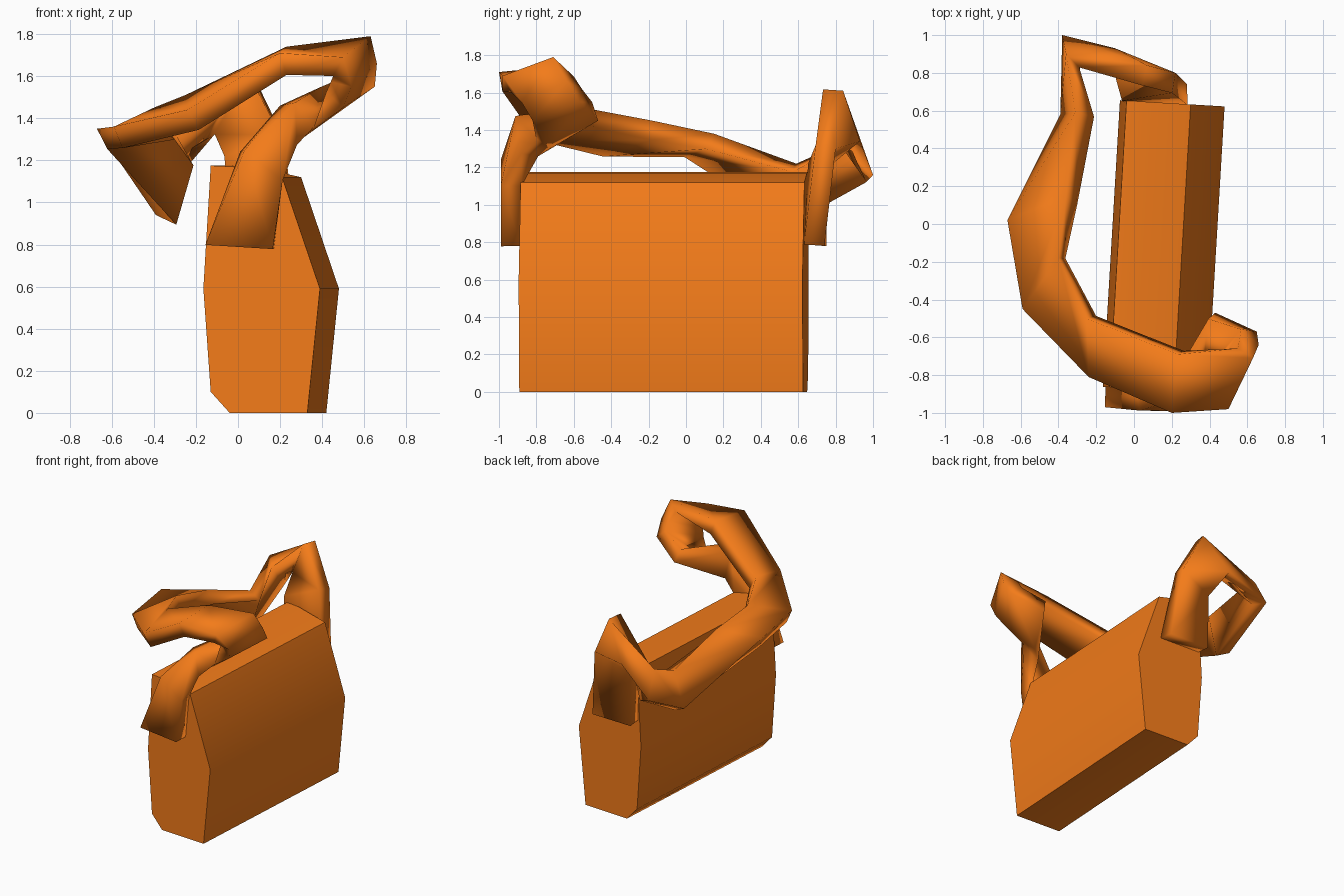
import bpy, bmesh, math
from mathutils import Matrix

if "Cube" in bpy.data.objects:
    bpy.data.objects.remove(bpy.data.objects["Cube"])

mat = bpy.data.materials.new("orange")
mat.diffuse_color = (0.9, 0.2, 0.01, 1)
mat.use_nodes = True
mat.node_tree.nodes["Principled BSDF"].inputs["Base Color"].default_value = mat.diffuse_color


def finish(bm, name, angle):
    me = bpy.data.meshes.new(name)
    bm.to_mesh(me)
    bm.free()
    ob = bpy.data.objects.new(name, me)
    bpy.context.collection.objects.link(ob)
    me.materials.append(mat)
    bpy.ops.object.select_all(action='DESELECT')
    ob.select_set(True)
    bpy.context.view_layer.objects.active = ob
    bpy.ops.object.shade_smooth_by_angle(angle=math.radians(angle))
    return ob


# Bag body: eight-sided profile extruded front to back, turned slightly
profile = [(-0.04, 0), (0.33, 0), (0.39, 0.59), (0.21, 1.12), (-0.02, 1.17),
           (-0.13, 1.175), (-0.165, 0.59), (-0.13, 0.10)]
bm = bmesh.new()
front = bm.faces.new([bm.verts.new((x - 0.115, -0.76, z)) for x, z in profile])
ext = bmesh.ops.extrude_face_region(bm, geom=[front])
bmesh.ops.translate(bm, vec=(0, 1.52, 0),
                    verts=[v for v in ext["geom"] if isinstance(v, bmesh.types.BMVert)])
bmesh.ops.transform(bm, verts=bm.verts, matrix=Matrix.Translation((0.16, -0.12, 0))
                    @ Matrix.Rotation(math.radians(-3.4), 4, 'Z'))
bmesh.ops.recalc_face_normals(bm, faces=bm.faces)
finish(bm, "bag_body", 50)

# Shoulder strap: pairs of edge points along the twisting band, front tab to back tab
rungs = [
    ((0.17, -0.88, 0.78), (-0.15, -0.86, 0.80)),
    ((0.20, -0.88, 1.10), (0.01, -0.88, 1.24)),
    ((0.22, -0.79, 1.26), (0.20, -0.83, 1.46)),
    ((0.30, -0.73, 1.30), (0.43, -0.47, 1.45)),
    ((0.50, -0.82, 1.45), (0.65, -0.57, 1.55)),
    ((0.54, -0.88, 1.55), (0.66, -0.64, 1.66)),
    ((0.50, -0.98, 1.69), (0.63, -0.71, 1.79)),
    ((0.20, -1.00, 1.71), (0.23, -0.69, 1.74)),
    ((-0.24, -0.81, 1.44), (-0.25, -0.50, 1.51)),
    ((-0.59, -0.45, 1.36), (-0.40, -0.18, 1.45)),
    ((-0.67, 0.02, 1.35), (-0.36, 0.15, 1.38)),
    ((-0.39, 0.58, 0.94), (-0.31, 0.59, 1.22)),
    ((-0.38, 1.00, 1.16), (-0.36, 0.90, 1.36)),
    ((-0.10, 0.93, 1.34), (0.07, 0.84, 1.61)),
    ((-0.05, 0.76, 1.20), (0.22, 0.80, 1.30)),
    ((-0.05, 0.75, 0.78), (0.28, 0.74, 0.78)),
]
bm = bmesh.new()
rows = [(bm.verts.new(a), bm.verts.new(b)) for a, b in rungs]
for (a0, b0), (a1, b1) in zip(rows, rows[1:]):
    bm.faces.new((a0, b0, b1, a1))
strap = finish(bm, "shoulder_strap", 40)
solid = strap.modifiers.new("thickness", 'SOLIDIFY')
solid.thickness = 0.11
solid.offset = -1
strap.modifiers.move(len(strap.modifiers) - 1, 0)
